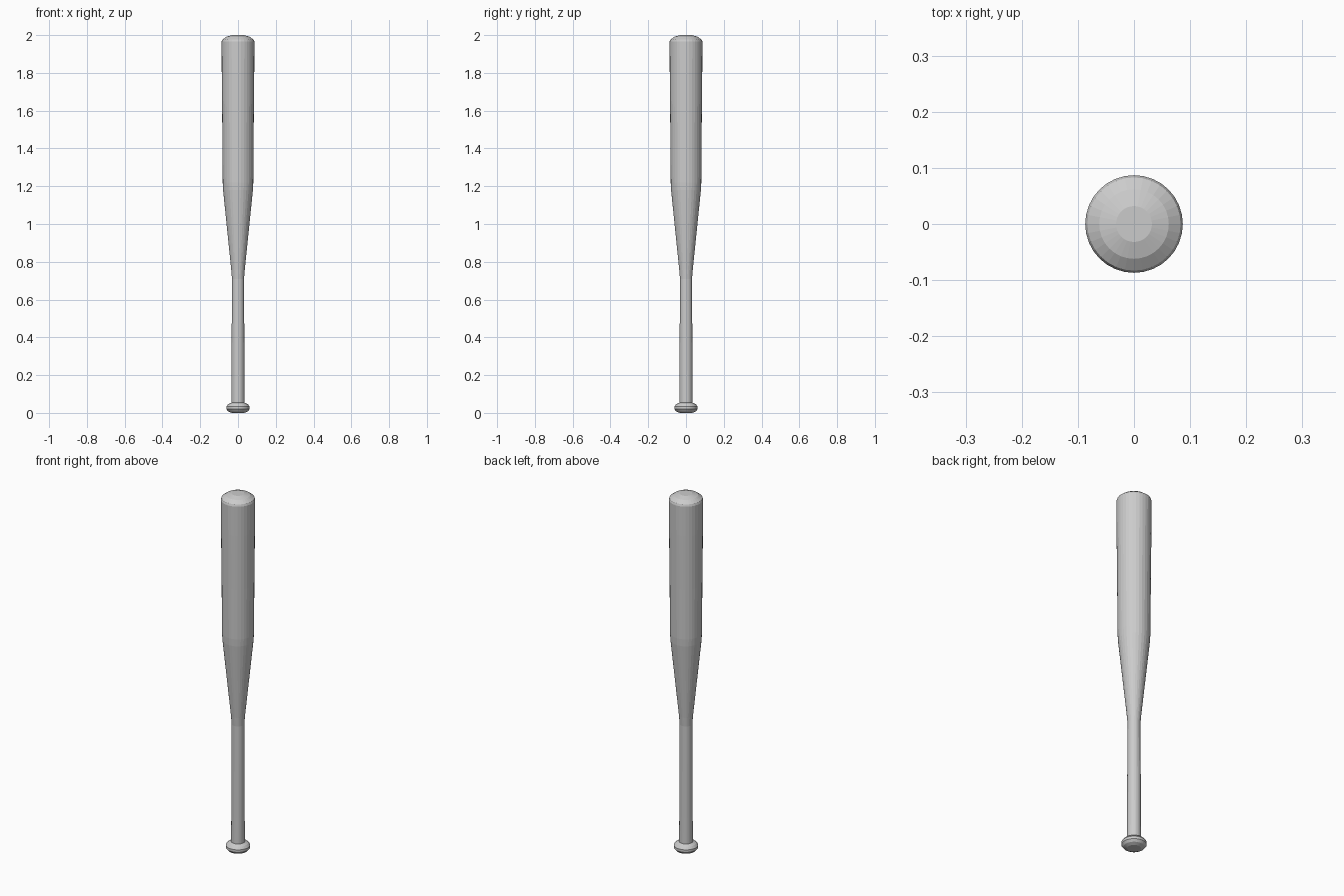
import bpy, bmesh, math

if "Cube" in bpy.data.objects:
    bpy.data.objects.remove(bpy.data.objects["Cube"])

SIDES = 32


def lathe(name, profile):
    """Revolve (radius, height) points around z, capping both ends."""
    bm = bmesh.new()
    rings = []
    for r, z in profile:
        rings.append([bm.verts.new((r * math.cos(2 * math.pi * i / SIDES),
                                    r * math.sin(2 * math.pi * i / SIDES), z))
                      for i in range(SIDES)])
    for low, high in zip(rings, rings[1:]):
        for i in range(SIDES):
            j = (i + 1) % SIDES
            bm.faces.new((low[i], low[j], high[j], high[i]))
    bm.faces.new(rings[0][::-1])
    bm.faces.new(rings[-1])
    mesh = bpy.data.meshes.new(name)
    bm.to_mesh(mesh)
    bm.free()
    obj = bpy.data.objects.new(name, mesh)
    bpy.context.collection.objects.link(obj)
    return obj


# One continuous turned piece, from the foot upwards
knob = [(0.034, 0.0), (0.052, 0.008), (0.062, 0.02),
        (0.062, 0.034), (0.052, 0.046), (0.035, 0.054)]
handle = [(0.034, 0.2), (0.033, 0.5), (0.032, 0.71)]
taper = [(0.036, 0.76), (0.079, 1.18)]
barrel = [(0.081, 1.22), (0.083, 1.5), (0.086, 1.8), (0.087, 1.965)]
tip = [(0.083, 1.976), (0.062, 1.991), (0.032, 2.0)]

lathe("bat", knob + handle + taper + barrel + tip)
